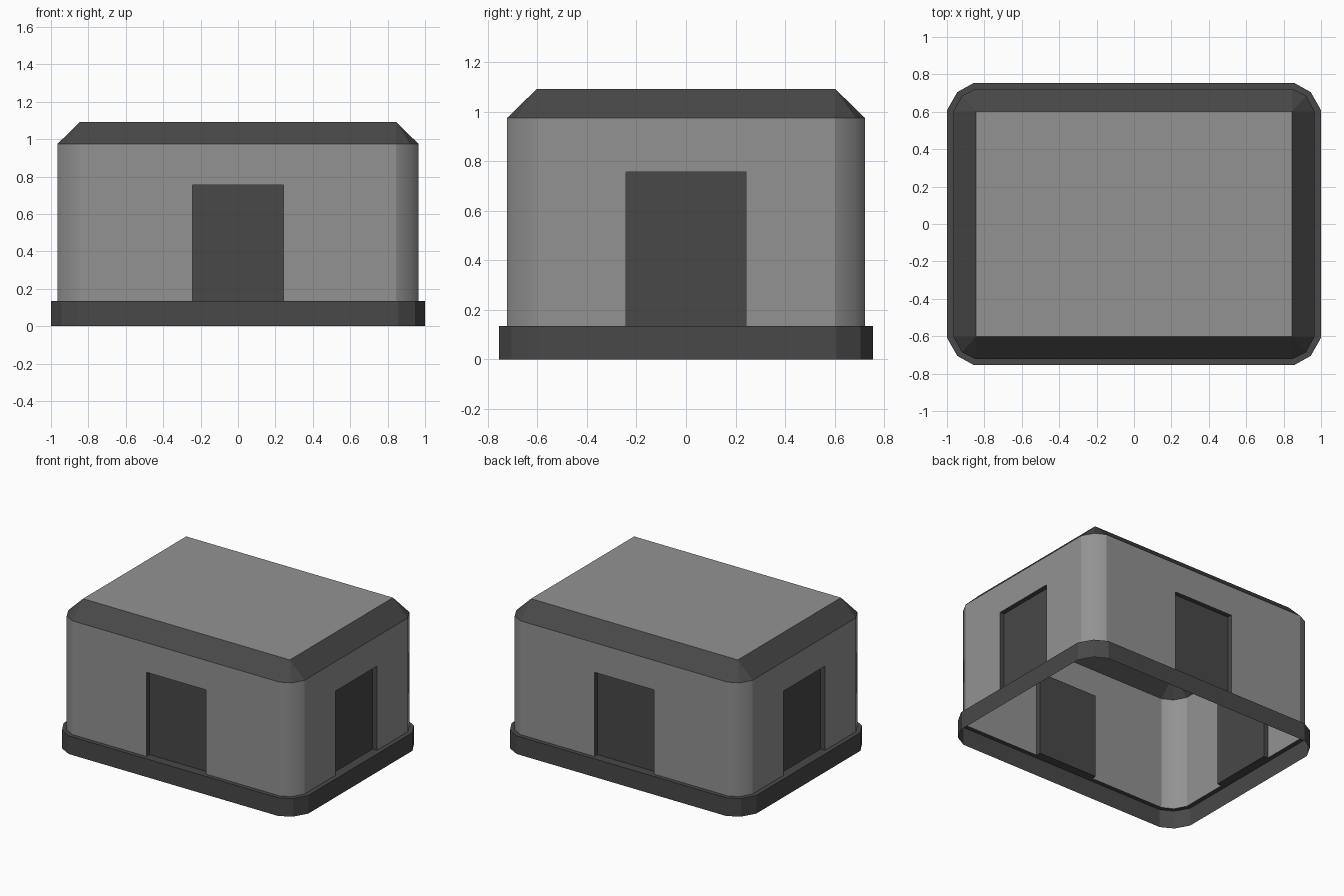
import bpy
import bmesh
from mathutils import Vector

if "Cube" in bpy.data.objects:
    bpy.data.objects.remove(bpy.data.objects["Cube"])

FLOOR, DOOR_TOP, EAVES, TOP = 0.134, 0.756, 0.974, 1.092
DOOR_HALF, RECESS = 0.243, 0.035


def grey(name, v):
    mat = bpy.data.materials.new(name)
    mat.diffuse_color = (v, v, v, 1)
    mat.use_nodes = True
    mat.node_tree.nodes["Principled BSDF"].inputs["Base Color"].default_value = mat.diffuse_color
    return mat


dark = grey("dark_grey", 0.065)
light = grey("mid_grey", 0.288)


def outline(corner):
    """Mirror one corner's points into a full counter-clockwise outline."""
    back = corner[::-1]
    pts = (corner + [(-x, y) for x, y in back]
           + [(-x, -y) for x, y in corner] + [(x, -y) for x, y in back])
    return [Vector((x, y, 0)) for x, y in pts]


def at(p, z):
    return Vector((p.x, p.y, z))


def make(name, faces, mat):
    """Make an object from polygons, welding shared corners."""
    bm = bmesh.new()
    for f in faces:
        bm.faces.new([bm.verts.new(p) for p in f])
    bmesh.ops.remove_doubles(bm, verts=bm.verts, dist=1e-4)
    mesh = bpy.data.meshes.new(name)
    bm.to_mesh(mesh)
    bm.free()
    mesh.materials.append(mat)
    ob = bpy.data.objects.new(name, mesh)
    bpy.context.collection.objects.link(ob)
    return ob


def loft(ring_a, za, ring_b, zb):
    n = len(ring_a)
    return [[at(ring_a[i], za), at(ring_a[(i + 1) % n], za),
             at(ring_b[(i + 1) % n], zb), at(ring_b[i], zb)] for i in range(n)]


base_ring = outline([(1.0, 0.608), (0.945, 0.705), (0.857, 0.754)])
wall_ring = outline([(0.966, 0.602), (0.92, 0.685), (0.845, 0.723)])
roof_ring = outline([(0.845, 0.602)] * 3)

# Plinth: open skirt with a narrow ledge up to the walls
make("base", loft(base_ring, 0, base_ring, FLOOR)
     + loft(base_ring, FLOOR, wall_ring, FLOOR), dark)

# Walls: rounded corners, and four flat sides each with a doorway
wall_faces = []
door_names = ["back_door", "left_door", "front_door", "right_door"]
for i, quad in enumerate(loft(wall_ring, FLOOR, wall_ring, EAVES)):
    if i % 3 != 2:
        wall_faces.append(quad)
        continue
    a, b, b_up, a_up = quad
    along = (b - a).normalized()
    inward = Vector((-along.y, along.x, 0)) * RECESS
    mid = (a + b) / 2
    l, r = mid - along * DOOR_HALF, mid + along * DOOR_HALF
    wall_faces.append([a, l, at(l, DOOR_TOP), at(r, DOOR_TOP), r, b, b_up, a_up])

    # Recessed door: jambs, panel, head and sill
    path = [l, l + inward, r + inward, r]
    door = loft(path, FLOOR, path, DOOR_TOP)[:3]
    door.append([at(p, DOOR_TOP) for p in path])
    door.append([at(p, FLOOR) for p in reversed(path)])
    make(door_names[i // 3], door, dark)

# Corner facets are smooth, the big sides stay flat
walls = make("walls", wall_faces, light)
for poly in walls.data.polygons:
    poly.use_smooth = len(poly.vertices) == 4

# Roof: dark sloped edge fanning into a sharp rectangle, with a flat top
slopes = []
for q in loft(wall_ring, EAVES, roof_ring, TOP):
    slopes.append(q[:3] if (q[2] - q[3]).length < 1e-5 else q)
make("roof_edge", slopes, dark)
make("roof_top", [[at(roof_ring[i], TOP) for i in (0, 3, 6, 9)]], light)
